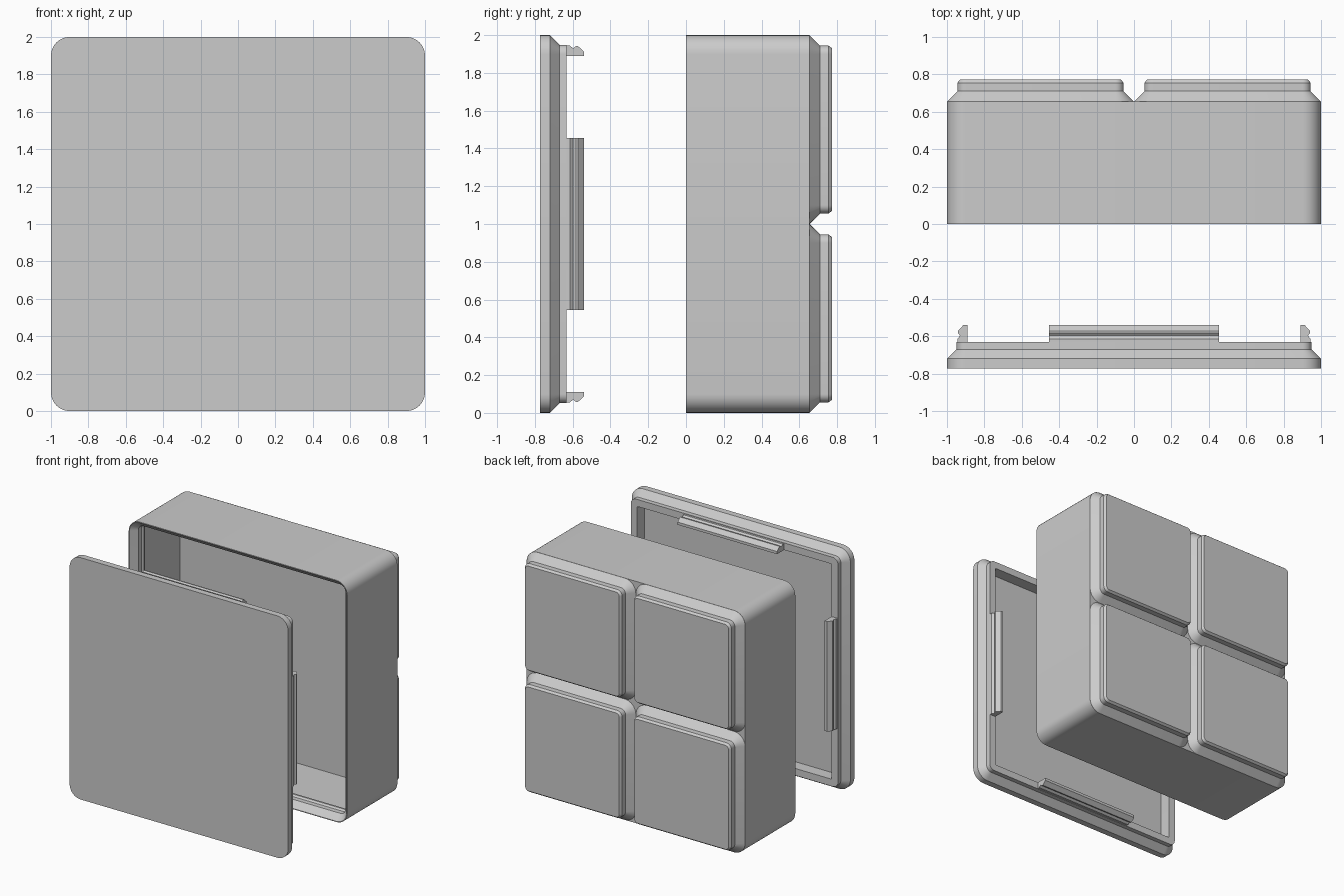
import bpy, bmesh, math
from mathutils import Matrix, Vector

if "Cube" in bpy.data.objects:
    bpy.data.objects.remove(bpy.data.objects["Cube"])

SEG = 8      # segments per rounded corner
CORNER = 0.1


def ring(half, y, cx, cz, full):
    """Rounded square in the XZ plane; the corner shrinks as the square is inset."""
    r = max(CORNER - (full - half), 0.008)
    c = half - r
    pts = []
    for q, (sx, sz) in enumerate([(1, 1), (-1, 1), (-1, -1), (1, -1)]):
        for i in range(SEG + 1):
            a = math.pi / 2 * (q + i / SEG)
            pts.append((cx + sx * c + r * math.cos(a), y, cz + sz * c + r * math.sin(a)))
    return pts


def finish(name, bm):
    bmesh.ops.recalc_face_normals(bm, faces=bm.faces[:])
    me = bpy.data.meshes.new(name)
    bm.to_mesh(me)
    bm.free()
    ob = bpy.data.objects.new(name, me)
    bpy.context.collection.objects.link(ob)
    return ob


def loft(name, profile, cx=0, cz=1, full=1.0):
    """Closed solid through rounded squares given as (half size, y)."""
    bm = bmesh.new()
    rings = [[bm.verts.new(p) for p in ring(h, y, cx, cz, full)] for h, y in profile]
    for a, b in zip(rings, rings[1:]):
        n = len(a)
        for i in range(n):
            j = (i + 1) % n
            bm.faces.new((a[i], a[j], b[j], b[i]))
    bm.faces.new(rings[0])
    bm.faces.new(rings[-1])
    return finish(name, bm)


def smooth(ob):
    bpy.ops.object.select_all(action='DESELECT')
    ob.select_set(True)
    bpy.context.view_layer.objects.active = ob
    bpy.ops.object.shade_smooth_by_angle(angle=math.radians(30))


# Box shell: outer wall, chamfered mouth, snap ridge, inner wall and floor
box = loft("box", [(1, .655), (1, 0), (.994, 0), (.947, .05), (.947, .09), (.935, .105),
                   (.935, .12), (.95, .14), (.95, .60)])

# Four stepped feet on the back, joined to the shell
feet = []
for cx in (-.5, .5):
    for cz in (.5, 1.5):
        feet.append(loft("foot", [(.4993, .63), (.4993, .655), (.444, .71), (.444, .755), (.43, .773)],
                         cx, cz, .5))
for foot in feet:
    mod = box.modifiers.new("join_foot", 'BOOLEAN')
    mod.operation = 'UNION'
    mod.solver = 'EXACT'
    mod.object = foot
deps = bpy.context.evaluated_depsgraph_get()
joined = bpy.data.meshes.new_from_object(box.evaluated_get(deps))
box.modifiers.clear()
box.data = joined
for foot in feet:
    bpy.data.objects.remove(foot)
smooth(box)

# Lid: flat plate, chamfered plug rim and recessed inside
lid = loft("lid", [(1, -.772), (1, -.72), (.948, -.67), (.948, -.632), (.89, -.632), (.89, -.73)])
smooth(lid)

# Snap clips, one on each side of the lid rim
CLIP = [(.89, -.633), (.944, -.633), (.944, -.615), (.93, -.597), (.942, -.582),
        (.942, -.572), (.912, -.54), (.89, -.54)]
for k, side in enumerate(("right", "top", "left", "bottom")):
    bm = bmesh.new()
    turn = Matrix.Rotation(-k * math.pi / 2, 3, 'Y')
    ends = [[bm.verts.new(turn @ Vector((x, y, w)) + Vector((0, 0, 1))) for x, y in CLIP]
            for w in (-.455, .455)]
    for i in range(len(CLIP)):
        j = (i + 1) % len(CLIP)
        bm.faces.new((ends[0][i], ends[0][j], ends[1][j], ends[1][i]))
    for e in ends:
        bm.faces.new(e)
    finish("clip_" + side, bm)
